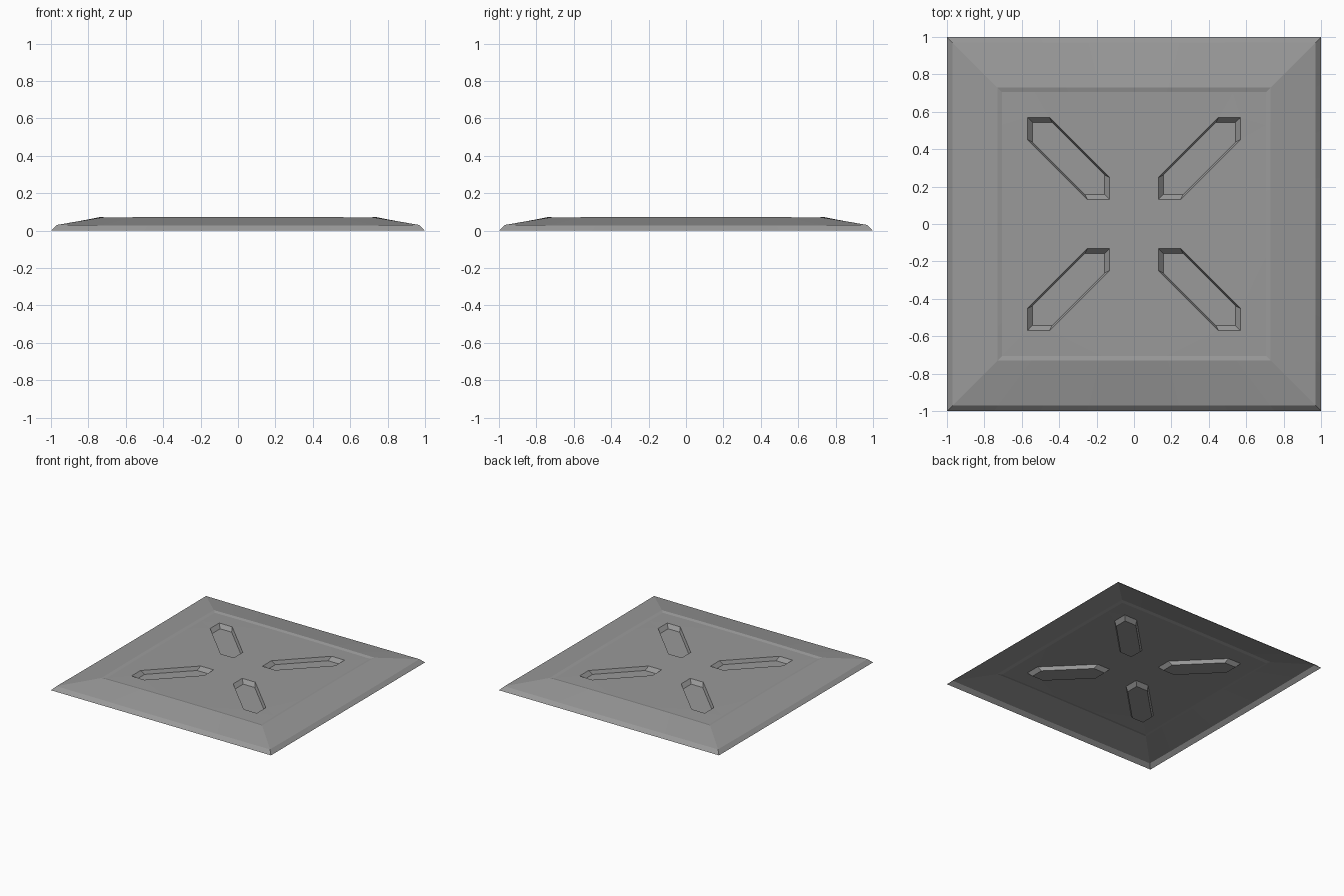
import bpy
import bmesh
from mathutils import Vector

if "Cube" in bpy.data.objects:
    bpy.data.objects.remove(bpy.data.objects["Cube"])

SEGMENTS = 8
bm = bmesh.new()


def square_ring(half, z_corner, z_middle):
    """Square loop whose sides bow gently between corner and middle."""
    corners = [(-half, -half), (half, -half), (half, half), (-half, half)]
    ring = []
    for i, a in enumerate(corners):
        b = corners[(i + 1) % 4]
        for s in range(SEGMENTS):
            t = s / SEGMENTS
            bow = 4 * t * (1 - t)
            p = Vector(a).lerp(Vector(b), t)
            ring.append(bm.verts.new((p.x, p.y, z_corner + (z_middle - z_corner) * bow)))
    return ring


def bridge(outer, inner):
    n = len(outer)
    for i in range(n):
        j = (i + 1) % n
        bm.faces.new((outer[i], outer[j], inner[j], inner[i]))


def loop_edges(loop):
    return [bm.edges.new((v, loop[(i + 1) % len(loop)])) if not
            bm.edges.get((v, loop[(i + 1) % len(loop)])) else
            bm.edges.get((v, loop[(i + 1) % len(loop)]))
            for i, v in enumerate(loop)]


# Rim, broad slope and shallow step down to the panel
profile = [(1.0, 0.0, 0.0), (0.97, 0.03, 0.027), (0.73, 0.07, 0.074), (0.705, 0.064, 0.068)]
rings = [square_ring(*p) for p in profile]
for outer, inner in zip(rings, rings[1:]):
    bridge(outer, inner)


def slot_loop(near, far, width, z, sx, sy):
    """Pointed slot along the diagonal of one quadrant."""
    pts = [(near, near), (near + width, near), (far, far - width),
           (far, far), (far - width, far), (near, near + width)]
    return [bm.verts.new((x * sx, y * sy, z)) for x, y in pts]


# Four recessed diagonal slots
panel_edges = loop_edges(rings[-1])
for sx in (-1, 1):
    for sy in (-1, 1):
        rim = slot_loop(0.13, 0.57, 0.118, 0.068, sx, sy)
        floor = slot_loop(0.157, 0.543, 0.105, 0.038, sx, sy)
        panel_edges += loop_edges(rim)
        bridge(rim, floor)
        bm.faces.new(floor)

# Panel surface around the slots
bmesh.ops.triangle_fill(bm, use_beauty=True, use_dissolve=False, edges=panel_edges)

# Every face of the open shell looks upwards
bm.normal_update()
for face in bm.faces:
    if face.normal.z < 0:
        face.normal_flip()

mesh = bpy.data.meshes.new("floor_tile")
bm.to_mesh(mesh)
bm.free()
tile = bpy.data.objects.new("floor_tile", mesh)
bpy.context.collection.objects.link(tile)

# Plain grey finish
grey = bpy.data.materials.new("plain_grey")
grey.use_nodes = True
colour = (0.32, 0.32, 0.32, 1.0)
grey.diffuse_color = colour
grey.node_tree.nodes["Principled BSDF"].inputs["Base Color"].default_value = colour
mesh.materials.append(grey)
